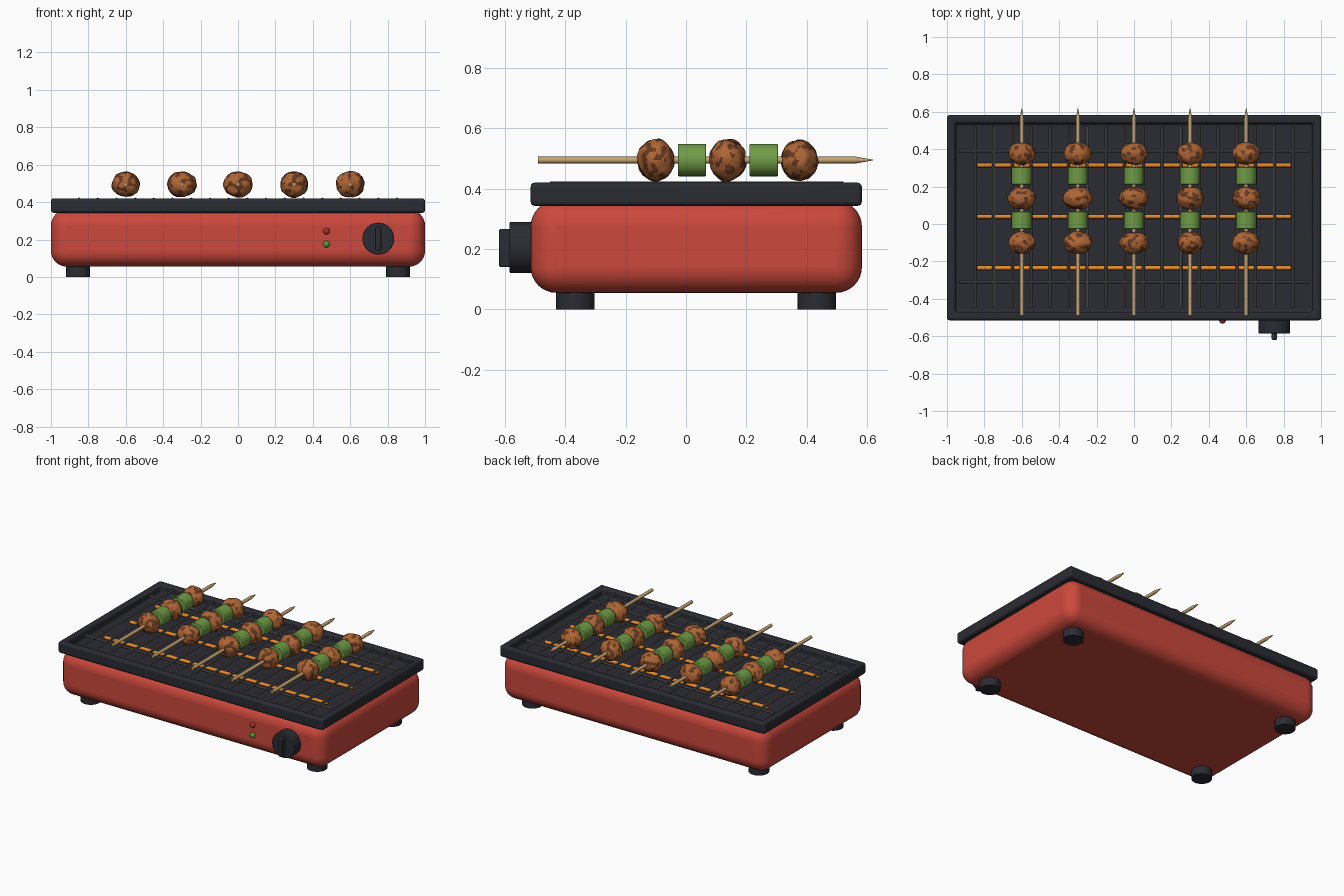
import bpy, bmesh, math, random
from mathutils import Vector, noise

random.seed(4)
if "Cube" in bpy.data.objects:
    bpy.data.objects.remove(bpy.data.objects["Cube"], do_unlink=True)


def material(name, r, g, b):
    m = bpy.data.materials.new(name)
    m.use_nodes = True
    m.diffuse_color = (r, g, b, 1)
    m.node_tree.nodes["Principled BSDF"].inputs["Base Color"].default_value = (r, g, b, 1)
    return m


RED = material("red enamel", 0.60, 0.065, 0.045)
BLACK = material("charcoal black", 0.024, 0.025, 0.033)
STEEL = material("steel wire", 0.13, 0.13, 0.14)
ORANGE = material("glowing orange", 0.80, 0.26, 0.025)
MEAT = material("grilled meat", 0.42, 0.13, 0.035)
CHAR = material("charred brown", 0.13, 0.04, 0.014)
GREEN = material("pepper green", 0.16, 0.33, 0.06)
WOOD = material("bamboo", 0.58, 0.38, 0.17)
LAMP_RED = material("lamp red", 0.45, 0.03, 0.02)
LAMP_GREEN = material("lamp green", 0.08, 0.35, 0.05)


def finish(name, bm, mats, bevel=0, segments=3, angle=40):
    mesh = bpy.data.meshes.new(name)
    bm.to_mesh(mesh)
    bm.free()
    ob = bpy.data.objects.new(name, mesh)
    bpy.context.collection.objects.link(ob)
    for m in mats:
        mesh.materials.append(m)
    if bevel:
        mod = ob.modifiers.new("rounding", "BEVEL")
        mod.width, mod.segments, mod.limit_method = bevel, segments, "ANGLE"
    bpy.ops.object.select_all(action="DESELECT")
    ob.select_set(True)
    bpy.context.view_layer.objects.active = ob
    bpy.ops.object.shade_smooth_by_angle(angle=math.radians(angle))
    return ob


def box_mesh(lo, hi):
    bm = bmesh.new()
    bmesh.ops.create_cube(bm, size=1)
    lo, hi = Vector(lo), Vector(hi)
    for v in bm.verts:
        v.co = (lo + hi) / 2 + v.co * (hi - lo)
    return bm


def rod(name, start, end, r1, mat, r2=None, sides=12, bevel=0):
    start, end = Vector(start), Vector(end)
    axis = end - start
    bm = bmesh.new()
    bmesh.ops.create_cone(bm, cap_ends=True, segments=sides, radius1=r1,
                          radius2=r1 if r2 is None else r2, depth=axis.length)
    turn = axis.to_track_quat("Z", "Y").to_matrix()
    for v in bm.verts:
        v.co = turn @ v.co + (start + end) / 2
    return finish(name, bm, [mat], bevel, 2)


def ball(name, centre, r, mat):
    bm = bmesh.new()
    bmesh.ops.create_uvsphere(bm, u_segments=16, v_segments=10, radius=r)
    bmesh.ops.translate(bm, verts=bm.verts, vec=centre)
    return finish(name, bm, [mat])


def meat_chunk(name, centre):
    """Lumpy ball with charred patches chosen by noise."""
    bm = bmesh.new()
    bmesh.ops.create_icosphere(bm, subdivisions=4, radius=1)
    seed = Vector([random.uniform(-50, 50) for _ in range(3)])
    size = Vector((random.uniform(0.070, 0.078), 0.060, random.uniform(0.064, 0.070)))
    for f in bm.faces:
        if noise.noise(f.calc_center_median() * 2.6 + seed) > 0.17:
            f.material_index = 1
    for v in bm.verts:
        lump = 1 + 0.10 * noise.noise(v.co * 1.6 + seed) + 0.035 * noise.noise(v.co * 4 - seed)
        v.co = v.co * size * lump + Vector(centre)
    return finish(name, bm, [MEAT, CHAR], angle=60)


# Housing
FRONT, BACK = -0.515, 0.583
finish("housing", box_mesh((-1, FRONT, 0.055), (1, BACK, 0.36)), [RED], 0.085, 8)

# Rim with a sunken tray
bm = box_mesh((-1, FRONT, 0.343), (1, BACK, 0.42))
top = max(bm.faces, key=lambda f: f.calc_center_median().z)
bmesh.ops.inset_region(bm, faces=[top], thickness=0.063)
wall = bmesh.ops.extrude_face_region(bm, geom=[top])
bmesh.ops.translate(bm, verts=[v for v in wall["geom"] if isinstance(v, bmesh.types.BMVert)],
                    vec=(0, 0, -0.056))
if top.is_valid:
    bmesh.ops.delete(bm, geom=[top], context="FACES_ONLY")
finish("rim_tray", bm, [BLACK], 0.014, 3)

# Feet
for x in (-0.855, 0.855):
    for y in (-0.367, 0.434):
        rod("foot", (x, y, 0), (x, y, 0.08), 0.064, BLACK, sides=32)

# Heating elements
for y in (-0.235, 0.04, 0.315):
    rod("heating_element", (-0.84, y, 0.385), (0.84, y, 0.385), 0.012, ORANGE)

# Grill grid
for i in range(18):
    x = -0.85 + i * 0.1
    rod("grill_wire", (x, -0.45, 0.416), (x, 0.522, 0.416), 0.008, STEEL, sides=8)
for y in (-0.31, 0.39):
    rod("cross_wire", (-0.935, y, 0.402), (0.935, y, 0.402), 0.009, STEEL, sides=8)

# Control knob and lamps
rod("knob", (0.75, FRONT + 0.03, 0.205), (0.75, -0.585, 0.205), 0.085, BLACK, sides=40, bevel=0.005)
finish("knob_grip", box_mesh((0.736, -0.62, 0.14), (0.764, -0.57, 0.267)), [BLACK], 0.006, 2)
ball("power_lamp", (0.473, FRONT, 0.245), 0.018, LAMP_RED)
ball("ready_lamp", (0.473, FRONT, 0.175), 0.018, LAMP_GREEN)

# Skewers
Z = 0.495
for x in (-0.6, -0.3, 0, 0.3, 0.6):
    rod("skewer_stick", (x, -0.49, Z), (x, 0.565, Z), 0.011, WOOD)
    rod("skewer_tip", (x, 0.565, Z), (x, 0.62, Z), 0.011, WOOD, r2=0.001)
    for y in (-0.1, 0.138, 0.376):
        meat_chunk("meat_chunk", (x, y, Z))
    for y in (0.02, 0.258):
        rod("pepper_piece", (x, y - 0.047, Z), (x, y + 0.047, Z), 0.054, GREEN, sides=24, bevel=0.004)
